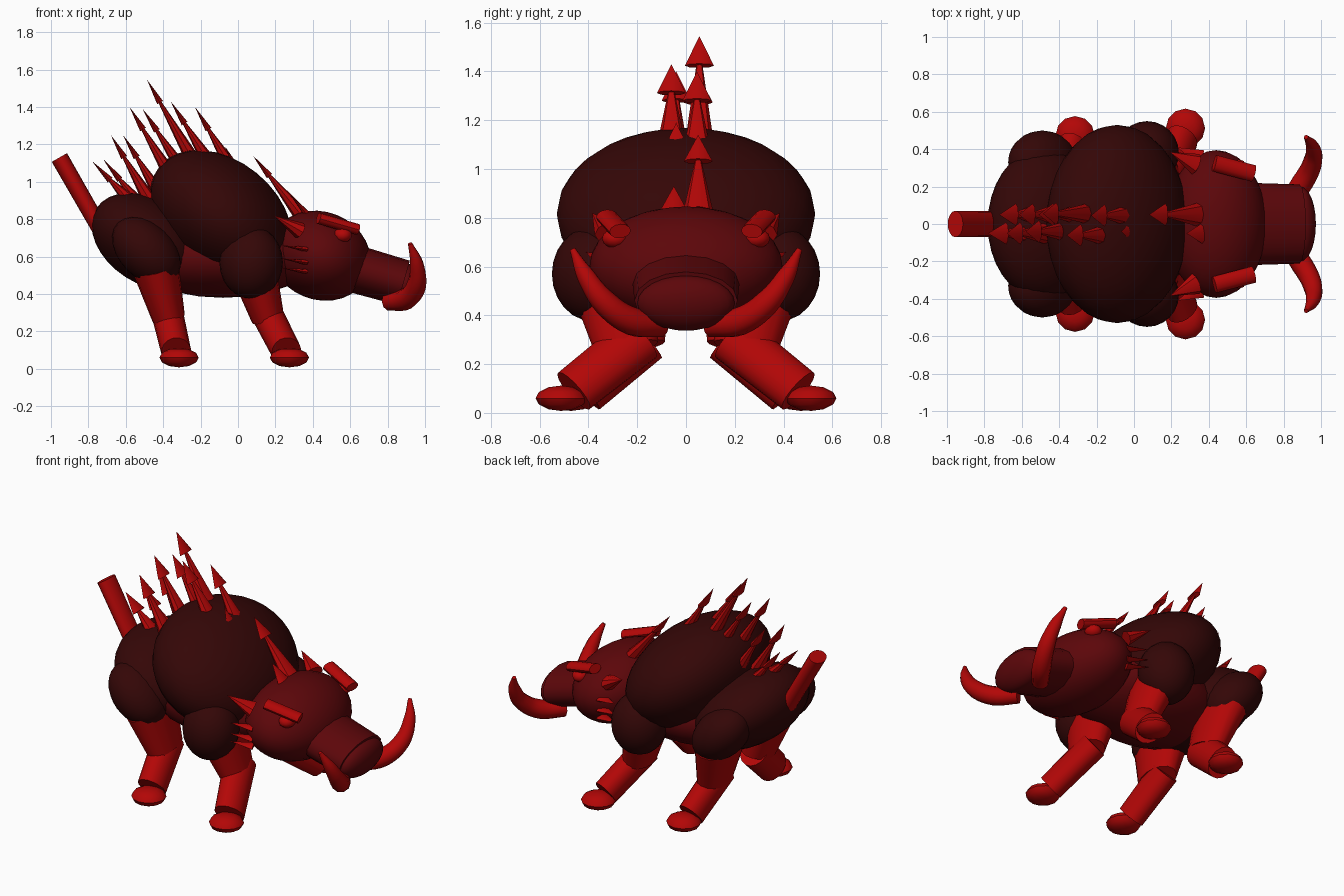
import bpy, bmesh
from math import radians
from mathutils import Vector, Matrix

if "Cube" in bpy.data.objects:
    bpy.data.objects.remove(bpy.data.objects["Cube"], do_unlink=True)


def material(name, rgb):
    m = bpy.data.materials.new(name)
    m.use_nodes = True
    m.diffuse_color = (*rgb, 1)
    bsdf = m.node_tree.nodes["Principled BSDF"]
    bsdf.inputs["Base Color"].default_value = (*rgb, 1)
    bsdf.inputs["Roughness"].default_value = 0.8
    return m


DARK = material("dark_maroon", (0.034, 0.002, 0.002))
MID = material("deep_red", (0.108, 0.002, 0.003))
BRIGHT = material("bright_red", (0.45, 0.002, 0.002))


def finish(name, bm, mat):
    bmesh.ops.recalc_face_normals(bm, faces=bm.faces)
    mesh = bpy.data.meshes.new(name)
    bm.to_mesh(mesh)
    bm.free()
    mesh.materials.append(mat)
    obj = bpy.data.objects.new(name, mesh)
    bpy.context.collection.objects.link(obj)
    bpy.ops.object.select_all(action="DESELECT")
    bpy.context.view_layer.objects.active = obj
    obj.select_set(True)
    bpy.ops.object.shade_smooth_by_angle(angle=radians(40))
    return obj


def ball(name, mat, centre, radii, pitch=0, segments=24):
    """Ellipsoid, pitched nose-down about the y axis."""
    bm = bmesh.new()
    bmesh.ops.create_uvsphere(bm, u_segments=segments, v_segments=segments // 2, radius=1)
    bm.transform(Matrix.Translation(centre) @ Matrix.Rotation(radians(pitch), 4, "Y")
                 @ Matrix.Diagonal((*radii, 1)))
    return finish(name, bm, mat)


def rod(name, mat, start, end, r1, r2, wide=1.0, sides=16):
    """Tapered rod from start to end, stretched by wide across the body."""
    a, b = Vector(start), Vector(end)
    z = (b - a).normalized()
    x = Vector((0, 1, 0))
    x = (x - z * x.dot(z)).normalized()
    frame = Matrix((x, z.cross(x), z)).transposed().to_4x4()
    bm = bmesh.new()
    bmesh.ops.create_cone(bm, cap_ends=True, segments=sides, radius1=r1, radius2=r2,
                          depth=(b - a).length)
    bm.transform(Matrix.Translation((a + b) / 2) @ frame @ Matrix.Diagonal((wide, 1, 1, 1)))
    return finish(name, bm, mat)


def curved_horn(name, mat, points, radii, sides=12):
    """Tapered horn swept along a smooth path."""
    curve = bpy.data.curves.new(name, "CURVE")
    curve.dimensions = "3D"
    curve.bevel_depth = 1
    curve.bevel_resolution = sides // 4
    curve.use_fill_caps = True
    curve.resolution_u = 5
    spline = curve.splines.new("BEZIER")
    spline.bezier_points.add(len(points) - 1)
    for bp, p, r in zip(spline.bezier_points, points, radii):
        bp.co, bp.radius = p, r
        bp.handle_left_type = bp.handle_right_type = "AUTO"
    temp = bpy.data.objects.new(name + "_path", curve)
    bpy.context.collection.objects.link(temp)
    mesh = bpy.data.meshes.new_from_object(temp.evaluated_get(bpy.context.evaluated_depsgraph_get()))
    bm = bmesh.new()
    bm.from_mesh(mesh)
    bpy.data.objects.remove(temp, do_unlink=True)
    bpy.data.meshes.remove(mesh)
    return finish(name, bm, mat)


# Body masses
ball("shoulder_hump", DARK, (-0.09, 0, 0.815), (0.425, 0.53, 0.3), 39, 32)
ball("rump", DARK, (-0.48, 0, 0.68), (0.33, 0.41, 0.225), 33, 32)
ball("belly", MID, (-0.08, 0, 0.6), (0.5, 0.36, 0.22))

# Head, snout, rounded nose and tail
ball("head", MID, (0.44, 0, 0.605), (0.275, 0.395, 0.235), 22, 32)
rod("snout", MID, (0.5, 0, 0.57), (0.885, 0, 0.46), 0.13, 0.123, 1.72)
ball("nose", MID, (0.89, 0, 0.45), (0.08, 0.2, 0.115), 16)
rod("tail", BRIGHT, (-0.72, 0, 0.72), (-0.955, 0, 1.13), 0.045, 0.047, 1.5)

for s, label in ((1, "left"), (-1, "right")):
    # Thighs and shoulders
    ball(f"thigh_{label}", DARK, (-0.49, s * 0.33, 0.63), (0.215, 0.17, 0.145), 45)
    ball(f"shoulder_{label}", DARK, (0.07, s * 0.38, 0.57), (0.17, 0.17, 0.195))

    # Legs: thick upper leg, splayed lower leg, flat foot
    for leg, x0, x1, x2, y1, y2 in (("front", 0.08, 0.16, 0.27, 0.19, 0.46),
                                    ("rear", -0.44, -0.37, -0.32, 0.17, 0.42)):
        rod(f"{leg}_upper_leg_{label}", BRIGHT, (x0, s * (y1 + 0.1), 0.54),
            (x1, s * (y1 + 0.055), 0.27), 0.125, 0.088, 1.6 if leg == "rear" else 1.5)
        rod(f"{leg}_lower_leg_{label}", BRIGHT, (x1 - 0.01, s * y1, 0.305),
            (x2 - 0.01, s * y2, 0.09), 0.085, 0.08, 1.27)
        ball(f"{leg}_foot_{label}", BRIGHT, (x2 + 0.005, s * (y2 + 0.052), 0.06),
             (0.105, 0.105, 0.052), segments=12)

    # Tusks
    curved_horn(f"tusk_{label}", BRIGHT,
                [(0.81, s * 0.1, 0.36), (0.9, s * 0.22, 0.375), (0.955, s * 0.33, 0.45),
                 (0.955, s * 0.41, 0.56), (0.92, s * 0.465, 0.67)],
                [0.052, 0.058, 0.052, 0.038, 0.012])

    # Eyes and brows
    ball(f"eye_{label}", BRIGHT, (0.56, s * 0.29, 0.715), (0.05, 0.055, 0.04), segments=12)
    rod(f"brow_{label}", BRIGHT, (0.43, s * 0.325, 0.805), (0.64, s * 0.27, 0.745),
        0.03, 0.03, 1.5, 12)

    # Cheek tufts sweeping back from the head
    rod(f"upper_cheek_tuft_{label}", BRIGHT, (0.33, s * 0.32, 0.74), (0.19, s * 0.385, 0.82),
        0.045, 0, 1.3, 8)
    for i, z in enumerate((0.65, 0.58, 0.53)):
        rod(f"cheek_tuft_{label}_{i + 1}", BRIGHT, (0.36, s * 0.355, z - 0.01),
            (0.23, s * 0.41, z + 0.01), 0.014, 0, 3, 8)

# Back spines: tapered shaft with a flat barbed tip; (tip x, tip z, base x, base z, side)
spines = [(-0.78, 1.11, -0.56, 0.88, -0.05), (-0.72, 1.12, -0.5, 0.85, 0.05),
          (-0.68, 1.25, -0.46, 0.88, -0.05), (-0.615, 1.25, -0.4, 0.9, 0.05),
          (-0.58, 1.4, -0.34, 1.0, -0.04), (-0.51, 1.39, -0.27, 1.02, 0.05),
          (-0.486, 1.545, -0.22, 1.08, 0.055), (-0.36, 1.43, -0.14, 1.08, -0.06),
          (-0.23, 1.4, -0.02, 1.05, 0.045), (-0.07, 1.19, 0.03, 1.0, -0.04),
          (0.08, 1.14, 0.34, 0.82, 0.05), (0.28, 0.93, 0.4, 0.79, -0.05)]
for i, (tip_x, tip_z, base_x, base_z, side) in enumerate(spines):
    tip, base = Vector((tip_x, side, tip_z)), Vector((base_x, side, base_z))
    lean = (tip - base).normalized()
    neck = tip - lean * 0.14
    rod(f"spine_shaft_{i + 1}", BRIGHT, base, neck + lean * 0.02, 0.042, 0.007, 1.5, 8)
    rod(f"spine_tip_{i + 1}", BRIGHT, neck, tip, 0.018, 0, 3.3, 8)
